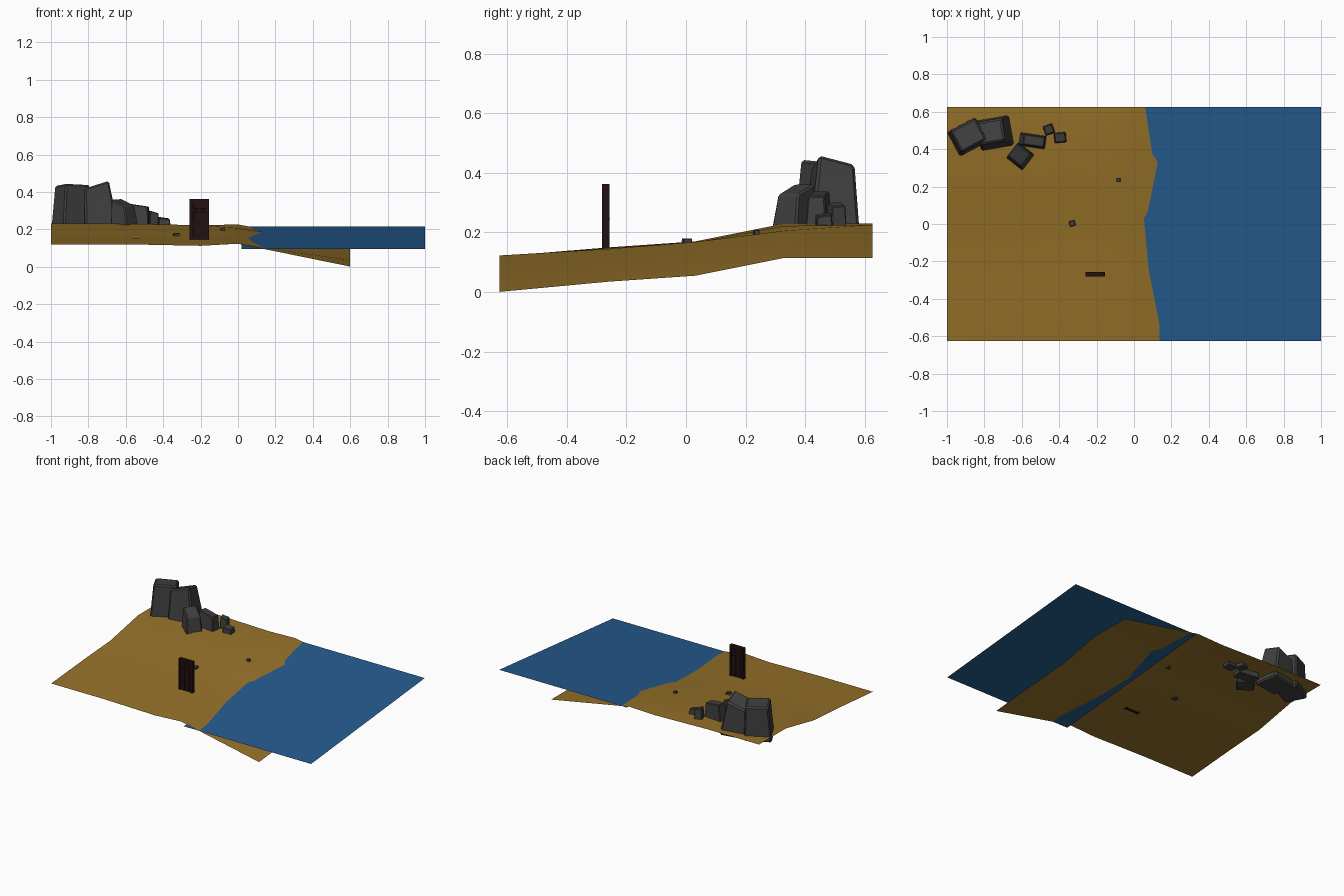
import bpy, bmesh, math
from mathutils import Matrix, Vector

if "Cube" in bpy.data.objects:
    bpy.data.objects.remove(bpy.data.objects["Cube"])


def material(name, rgb):
    m = bpy.data.materials.new(name)
    m.diffuse_color = (*rgb, 1)
    m.use_nodes = True
    m.node_tree.nodes["Principled BSDF"].inputs["Base Color"].default_value = m.diffuse_color
    return m


SAND = material("sand", (0.30, 0.165, 0.022))
WATER = material("water", (0.018, 0.105, 0.27))
STONE = material("stone", (0.05, 0.05, 0.052))
WOOD = material("dark_wood", (0.016, 0.005, 0.006))
BRASS = material("brass", (0.2, 0.15, 0.04))


def finish(bm, name, mat):
    me = bpy.data.meshes.new(name)
    bm.to_mesh(me)
    bm.free()
    ob = bpy.data.objects.new(name, me)
    bpy.context.collection.objects.link(ob)
    me.materials.append(mat)
    return ob


def sheet(name, xs, ys, heights, mat):
    bm = bmesh.new()
    g = [[bm.verts.new((x, y, z)) for x, z in zip(xs, row)]
         for y, row in zip(ys, heights)]
    for j in range(len(ys) - 1):
        for i in range(len(xs) - 1):
            bm.faces.new((g[j][i], g[j][i + 1], g[j + 1][i + 1], g[j + 1][i]))
    ob = finish(bm, name, mat)
    for p in ob.data.polygons:
        p.use_smooth = True
    return ob


def box(name, loc, size, mat, bevel=0.0):
    bm = bmesh.new()
    bmesh.ops.create_cube(bm, size=1, matrix=Matrix.Translation(loc) @ Matrix.Diagonal((*size, 1)))
    if bevel:
        bmesh.ops.bevel(bm, geom=bm.edges[:], offset=bevel, segments=1, affect='EDGES')
    return finish(bm, name, mat)


def rock(name, x, y, z0, z1, w, d, turn, taper=0.75, lean=(0, 0), slope=(0, 0)):
    """Tapered block: top shrunk by taper, shifted by lean, tilted by slope."""
    bm = bmesh.new()
    bmesh.ops.create_cube(bm, size=1)
    rot = Matrix.Rotation(math.radians(turn), 3, 'Z')
    for v in bm.verts:
        top = v.co.z > 0
        s = taper if top else 1
        p = rot @ Vector((v.co.x * w * s, v.co.y * d * s, 0))
        z = z0
        if top:
            z = z1 + p.x * slope[0] + p.y * slope[1]
            p += Vector((*lean, 0))
        v.co = Vector((x + p.x, y + p.y, z))
    bmesh.ops.bevel(bm, geom=bm.edges[:], offset=0.06 * min(w, d),
                    segments=1, affect='EDGES')
    return finish(bm, name, STONE)


# beach sheet falling away under the water
sheet("beach", (-1, -0.6, -0.2, 0.0, 0.6), (-0.625, -0.26, 0.03, 0.33, 0.625),
      ((.120, .120, .112, .123, .001),
       (.150, .150, .148, .145, .035),
       (.170, .170, .166, .168, .055),
       (.230, .230, .222, .206, .115),
       (.230, .230, .220, .226, .115)), SAND)

# tilted water plane
sheet("water_surface", (0.02, 1.0), (-0.625, 0.625),
      ((.095, .095), (.215, .215)), WATER)

# rock pile
rock("rock_tall_left", -0.89, 0.465, 0.19, 0.435, 0.175, 0.15, 28, 0.85, (0.005, 0.01), (0, -0.1))
rock("rock_tall_right", -0.74, 0.485, 0.19, 0.425, 0.185, 0.17, 10, 0.72, (-0.025, 0.01), (0.35, -0.2))
rock("rock_front", -0.605, 0.36, 0.19, 0.345, 0.115, 0.11, -38, 0.8, (-0.01, 0.01), (-0.3, 0.25))
rock("rock_middle", -0.545, 0.445, 0.19, 0.33, 0.15, 0.075, -8, 0.75, (0.01, 0), (-0.15, 0))
rock("rock_small_back", -0.455, 0.505, 0.20, 0.295, 0.055, 0.055, 20, 0.85, (0, 0), (-0.3, 0))
rock("rock_small_end", -0.395, 0.462, 0.20, 0.260, 0.068, 0.058, 5, 0.85, (0, 0), (-0.15, 0.1))
rock("pebble_near", -0.33, 0.003, 0.153, 0.18, 0.034, 0.032, 15, 0.85)
rock("pebble_far", -0.083, 0.236, 0.18, 0.208, 0.024, 0.02, 10, 0.85)

# standing door: frame, recessed leaf, raised panels and knobs
cx, cy, zb, zt = -0.2075, -0.269, 0.142, 0.362
for side in (-1, 1):
    box("door_jamb", (cx + side * 0.0475, cy, (zb + zt) / 2), (0.010, 0.024, zt - zb), WOOD)
box("door_lintel", (cx, cy, zt - 0.005), (0.085, 0.024, 0.010), WOOD)
box("door_leaf", (cx, cy, (zb + zt - 0.01) / 2), (0.085, 0.014, zt - zb - 0.01), WOOD)
for face in (-1, 1):
    for side in (-1, 1):
        for zc, h in ((0.190, 0.058), (0.265, 0.058), (0.326, 0.032)):
            box("door_panel", (cx + side * 0.019, cy + face * 0.0075, zc),
                (0.026, 0.005, h), WOOD, 0.0015)
    bm = bmesh.new()
    bmesh.ops.create_uvsphere(bm, u_segments=10, v_segments=6, radius=0.0035,
                              matrix=Matrix.Translation((cx - 0.037, cy + face * 0.010, 0.245)))
    finish(bm, "door_knob", BRASS)
